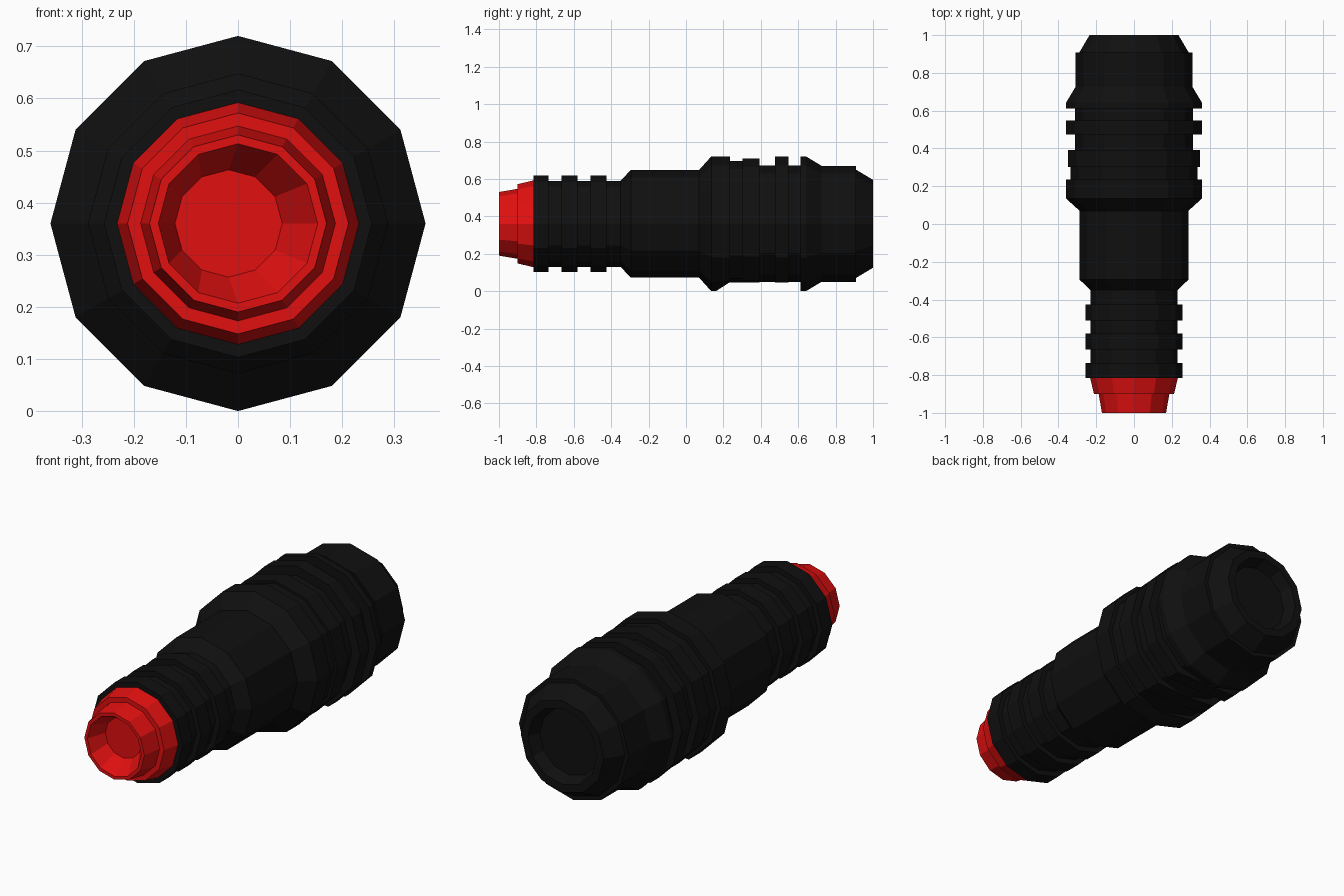
import bpy, bmesh, math

if "Cube" in bpy.data.objects:
    bpy.data.objects.remove(bpy.data.objects["Cube"])

SIDES = 12
CZ = 0.36


def material(name, rgb):
    m = bpy.data.materials.new(name)
    m.diffuse_color = (*rgb, 1)
    m.use_nodes = True
    m.node_tree.nodes["Principled BSDF"].inputs["Base Color"].default_value = m.diffuse_color
    return m


black = material("black rubber", (0.005, 0.005, 0.005))
red = material("red plastic", (0.75, 0.005, 0.005))


def lathe(name, profile, mat, adjust=None):
    """Spin (y, radius[, x offset]) points round the y axis, capping both ends."""
    bm = bmesh.new()
    rings = []
    for y, r, *dx in profile:
        ring = []
        for i in range(SIDES):
            a = 2 * math.pi * i / SIDES
            x, z = r * math.cos(a) + (dx[0] if dx else 0), CZ + r * math.sin(a)
            p = (x, y, z)
            ring.append(bm.verts.new(adjust(p) if adjust else p))
        rings.append(ring)
    for a, b in zip(rings, rings[1:]):
        for i in range(SIDES):
            j = (i + 1) % SIDES
            bm.faces.new((a[i], a[j], b[j], b[i]))
    bm.faces.new(rings[0])
    bm.faces.new(rings[-1])
    bmesh.ops.recalc_face_normals(bm, faces=bm.faces)
    me = bpy.data.meshes.new(name)
    bm.to_mesh(me)
    bm.free()
    me.materials.append(mat)
    ob = bpy.data.objects.new(name, me)
    bpy.context.collection.objects.link(ob)
    return ob


# Flat underside of the grip between the two flanges
def flatten(p):
    x, y, z = p
    if 0.17 < y < 0.605 and z < 0.047:
        y = 0.20 if y < 0.24 else (0.59 if y > 0.595 else y)
        z = 0.047
    return (x, y, z)


# Narrow neck with three raised ribs
body = [(-0.815, 0.20)]
for y0, y1 in ((-0.815, -0.735), (-0.665, -0.58), (-0.51, -0.425)):
    if y0 > -0.8:
        body.append((y0, 0.23))
    body += [(y0, 0.257), (y1, 0.257), (y1, 0.23)]
# Shoulder and middle barrel, then the ribbed grip
body += [(-0.35, 0.23), (-0.295, 0.288), (0.07, 0.288),
         (0.135, 0.36), (0.16, 0.36), (0.235, 0.36), (0.235, 0.337),
         (0.303, 0.337), (0.303, 0.35), (0.393, 0.35), (0.393, 0.312),
         (0.475, 0.312), (0.475, 0.36), (0.547, 0.36), (0.547, 0.312),
         (0.60, 0.312), (0.612, 0.312), (0.612, 0.36), (0.642, 0.36),
         (0.725, 0.31)]
# Rear cap with shallow recess
body += [(0.908, 0.31), (0.908, 0.29), (1.0, 0.235), (1.0, 0.195), (0.94, 0.17)]
lathe("black_body", body, black, flatten)

# Red nozzle with a slightly off-centre socket
nozzle = [(-0.80, 0.232), (-0.815, 0.232), (-0.90, 0.212), (-0.90, 0.187),
          (-1.0, 0.17), (-1.0, 0.153), (-0.90, 0.103, -0.018)]
lathe("red_nozzle", nozzle, red)
